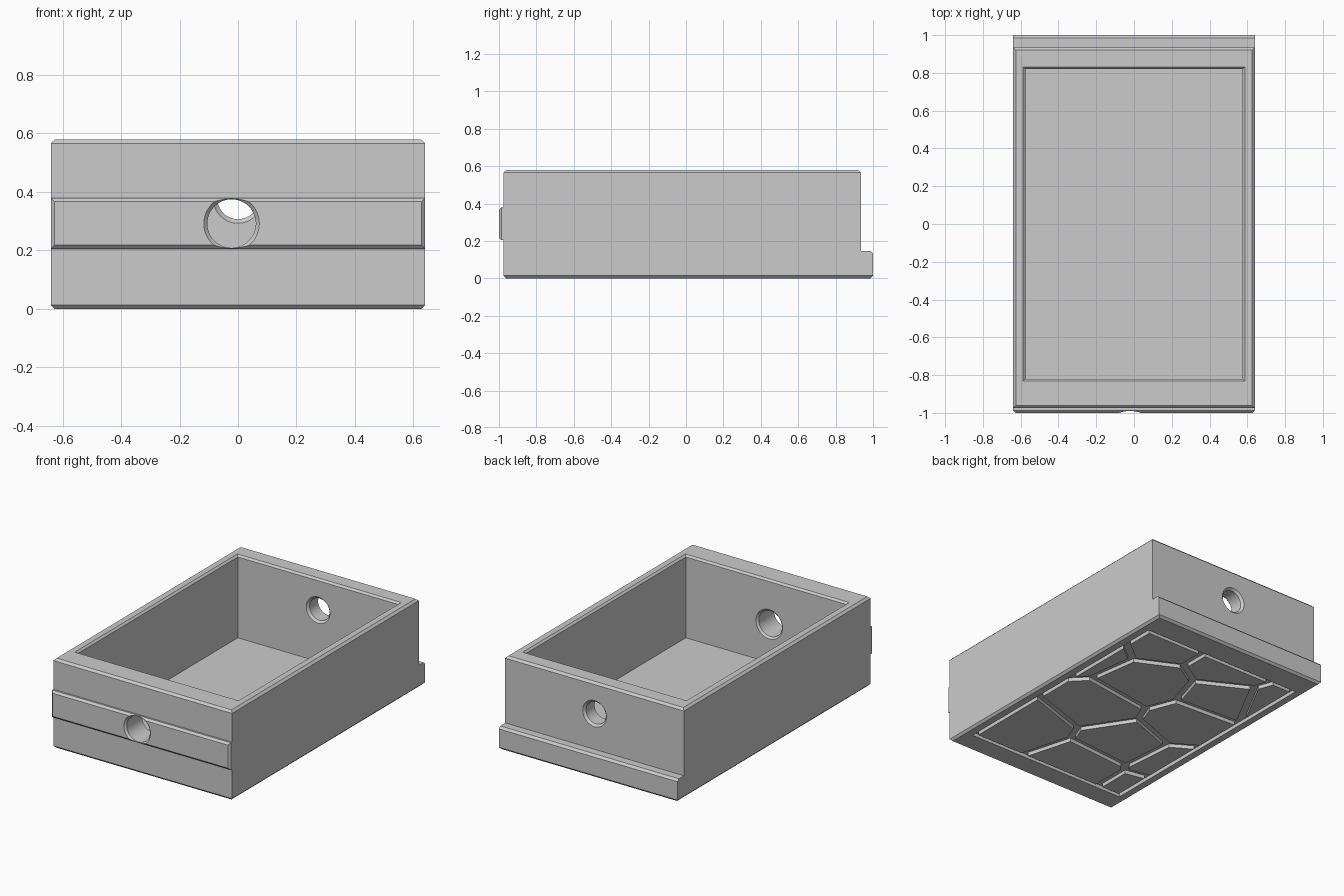
import bpy, bmesh, math
from mathutils import Vector

if "Cube" in bpy.data.objects:
    bpy.data.objects.remove(bpy.data.objects["Cube"])

grey = bpy.data.materials.new("plain grey")
grey.use_nodes = True
grey.diffuse_color = (0.6, 0.6, 0.6, 1)
grey.node_tree.nodes["Principled BSDF"].inputs["Base Color"].default_value = (0.6, 0.6, 0.6, 1)


def finish(name, bm):
    bmesh.ops.recalc_face_normals(bm, faces=bm.faces[:])
    mesh = bpy.data.meshes.new(name)
    bm.to_mesh(mesh)
    bm.free()
    mesh.materials.append(grey)
    obj = bpy.data.objects.new(name, mesh)
    bpy.context.collection.objects.link(obj)
    return obj


def loft_mesh(rings):
    """Join equal-length point rings and cap both ends."""
    bm = bmesh.new()
    loops = [[bm.verts.new(p) for p in ring] for ring in rings]
    n = len(loops[0])
    for a, b in zip(loops, loops[1:]):
        for i in range(n):
            j = (i + 1) % n
            bm.faces.new((a[i], a[j], b[j], b[i]))
    bm.faces.new(loops[0])
    bm.faces.new(loops[-1])
    bmesh.ops.recalc_face_normals(bm, faces=bm.faces[:])
    return bm


def chamfer(bm, width, rule):
    edges = [e for e in bm.edges if rule(e.verts[0].co, e.verts[1].co)]
    bmesh.ops.bevel(bm, geom=edges, offset=width, segments=1, affect='EDGES')


def rect(hx, hy, z):
    return [(-hx, -hy, z), (hx, -hy, z), (hx, hy, z), (-hx, hy, z)]


def disc(x, y, z, r, n=48):
    return [(x + r * math.cos(math.tau * i / n), y, z + r * math.sin(math.tau * i / n))
            for i in range(n)]


def combine(target, other, operation):
    mod = target.modifiers.new(operation, 'BOOLEAN')
    mod.operation = operation
    mod.solver = 'EXACT'
    mod.object = other
    bpy.context.view_layer.update()
    with bpy.context.temp_override(object=target, active_object=target):
        bpy.ops.object.modifier_apply(modifier=mod.name)
    bpy.data.objects.remove(other)


# Body with a ledge along the back, extruded from its side profile
HALF_W, TOP, LEDGE = 0.64, 0.58, 0.147
FRONT, BACK, LEDGE_BACK = -0.975, 0.935, 1.0
profile = [(FRONT, 0), (LEDGE_BACK, 0), (LEDGE_BACK, LEDGE), (BACK, LEDGE),
           (BACK, TOP), (FRONT, TOP)]
bm = loft_mesh([[(x, y, z) for y, z in profile] for x in (-HALF_W, HALF_W)])


def body_edge(a, b):
    if abs(a.z - b.z) > 0.001:
        return False
    on_ledge = min(a.y, b.y) > LEDGE_BACK - 0.001
    return a.z < 0.001 or a.z > TOP - 0.001 or on_ledge


chamfer(bm, 0.014, body_edge)
body = finish("box_body", bm)

# Raised band across the front
bm = loft_mesh([rect(HALF_W, 0.03, z) for z in (0.205, 0.38)])
bmesh.ops.translate(bm, verts=bm.verts[:], vec=(0, -0.97, 0))
chamfer(bm, 0.013, lambda a, b: max(a.y, b.y) < -0.99)
combine(body, finish("front_band", bm), 'UNION')

# Open cavity with a chamfered rim
CX, CY, FLOOR = 0.575, 0.82, 0.045
cavity = loft_mesh([rect(CX, CY, FLOOR), rect(CX, CY, TOP - 0.012),
                    rect(CX + 0.012, CY + 0.012, TOP),
                    rect(CX + 0.032, CY + 0.032, TOP + 0.02)])
combine(body, finish("cavity_cutter", cavity), 'DIFFERENCE')


# Round holes through the end walls, countersunk on both faces
def hole(x, z, r, y0, y1, c):
    steps = [(y0 - c, r + 2 * c), (y0 + c, r), (y1 - c, r), (y1 + c, r + 2 * c)]
    cutter = finish("hole_cutter", loft_mesh([disc(x, y, z, rad) for y, rad in steps]))
    combine(body, cutter, 'DIFFERENCE')


hole(-0.022, 0.292, 0.083, -1.0, -CY, 0.012)
hole(0, 0.378, 0.071, CY, BACK, 0.014)

# Shallow recess under the base
RX, RY, DEPTH = 0.58, 0.83, 0.024
recess = loft_mesh([rect(RX, RY, -0.02), rect(RX, RY, DEPTH)])
combine(body, finish("recess_cutter", recess), 'DIFFERENCE')

bpy.ops.object.select_all(action='DESELECT')
body.select_set(True)
bpy.context.view_layer.objects.active = body
bpy.ops.object.shade_smooth_by_angle(angle=math.radians(30))


# Irregular cell-shaped pads standing in the recess
def clip(poly, point, normal):
    """Keep the part of a convex polygon behind a line."""
    out = []
    for a, b in zip(poly, poly[1:] + poly[:1]):
        da, db = (a - point).dot(normal), (b - point).dot(normal)
        if da <= 0:
            out.append(a)
        if da * db < 0:
            out.append(a.lerp(b, da / (da - db)))
    return out


sites = [Vector(p) for p in (
    (0.40, 0.80), (0.72, 0.40), (0.17, 0.32), (-0.12, 0.80), (-0.30, 0.46),
    (0.23, -0.08), (0.38, -0.53), (-0.15, -0.33), (-0.32, 0.13), (-0.12, -0.67),
    (-0.68, -0.67), (-0.62, -0.37), (-0.60, 0.62))]
GAP = 0.025
for k, site in enumerate(sites):
    cell = [Vector(p[:2]) for p in rect(RX - GAP, RY - GAP, 0)]
    for other in sites:
        if other != site:
            normal = (other - site).normalized()
            cell = clip(cell, (site + other) / 2 - normal * GAP, normal)
    if len(cell) > 2:
        finish(f"base_pad_{k + 1}",
               loft_mesh([[(p.x, p.y, z) for p in cell] for z in (0, DEPTH + 0.005)]))
